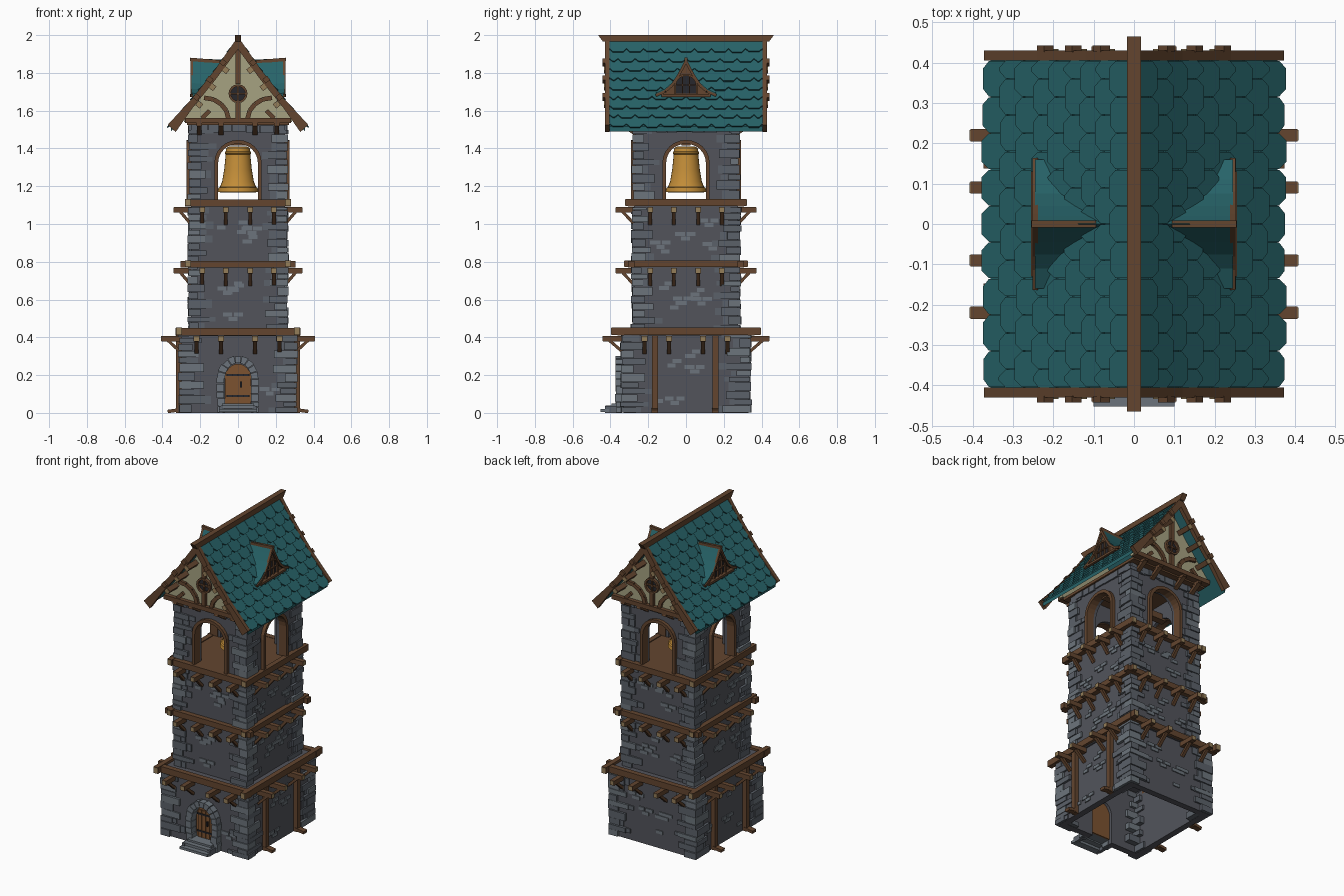
import bpy, bmesh, random
from math import pi, sin, cos, atan2, hypot
from mathutils import Matrix, Vector

if "Cube" in bpy.data.objects:
    bpy.data.objects.remove(bpy.data.objects["Cube"])

random.seed(4)
R = random.uniform
I = Matrix.Identity(4)
COL = {"stone": (.085, .088, .105), "light": (.15, .175, .2), "mid": (.105, .12, .142), "wood": (.125, .06, .028),
       "tan": (.3, .21, .1), "teal": (.02, .125, .14), "gold": (.55, .27, .04),
       "plaster": (.38, .36, .22), "dark": (.02, .02, .025), "door": (.2, .085, .03)}
parts = {}


def bm_of(name, col):
    return parts.setdefault(name, (bmesh.new(), col))[0]


def box(name, col, c, s, M=I, rx=0, ry=0, rz=0):
    m = M @ Matrix.Translation(c) @ Matrix.Rotation(rz, 4, 'Z') @ Matrix.Rotation(ry, 4, 'Y') @ Matrix.Rotation(rx, 4, 'X')
    bmesh.ops.create_cube(bm_of(name, col), size=1, matrix=m @ Matrix.Diagonal((*s, 1)))


def solid(name, col, a, b):
    """closed solid between two matching outlines"""
    bm = bm_of(name, col)
    va, vb = [bm.verts.new(p) for p in a], [bm.verts.new(p) for p in b]
    fs = [bm.faces.new(va), bm.faces.new(vb[::-1])]
    for i in range(len(a)):
        j = (i + 1) % len(a)
        fs.append(bm.faces.new((va[j], va[i], vb[i], vb[j])))
    bmesh.ops.recalc_face_normals(bm, faces=fs)


def prism(name, col, pts, y0, y1, M=I):
    solid(name, col, [M @ Vector((x, y0, z)) for x, z in pts], [M @ Vector((x, y1, z)) for x, z in pts])


def arch(r, z0, spring, rise, n=12):
    return [(-r, z0)] + [(-r * cos(pi * i / n), spring + rise * sin(pi * i / n)) for i in range(n + 1)] + [(r, z0)]


def arch_wall(name, w, z0, z1, a, y0, y1, M):
    prism(name, "stone", [(-w, z0), (-w, z1), (w, z1), (w, z0)] + a[::-1], y0, y1, M)


def bar(name, col, p, q, w, y, d, M=I):
    """timber in the xz plane from p to q"""
    dx, dz = q[0] - p[0], q[1] - p[1]
    box(name, col, ((p[0] + q[0]) / 2, y, (p[1] + q[1]) / 2), (hypot(dx, dz), d, w), M, ry=-atan2(dz, dx))


SIDES = [Matrix.Rotation(k * pi / 2, 4, 'Z') for k in range(4)]


def sides(hx, hy):
    """(matrix, half width, half depth) for four faces; local -y is outward"""
    return [(M, hx, hy) if k % 2 == 0 else (M, hy, hx) for k, M in enumerate(SIDES)]


# walls
for k, (M, w, d) in enumerate(sides(.30, .33)):
    if k == 0:
        arch_wall("base_walls", w, 0, .42, arch(.072, 0, .18, .085), -d, -d + .04, M)
    else:
        box("base_walls", "stone", (0, -d + .02, .21), (2 * w, .04, .42), M)
box("base_ledge", "stone", (0, 0, .422), (.62, .68, .03))
box("tower_shaft", "stone", (0, 0, .775), (.50, .55, .70))
box("belfry_floor", "wood", (0, 0, 1.118), (.52, .57, .02))
for M, w, d in sides(.25, .27):
    arch_wall("belfry_walls", w, 1.125, 1.53, arch(.108, 1.125, 1.325, .105), -d, -d + .05, M)
    frame = arch(.125, 1.13, 1.325, .12) + arch(.105, 1.13, 1.325, .10)[::-1]
    prism("belfry_arch_frames", "wood", frame, -d - .022, -d + .03, M)
    x = -w
    while x < w - .01:  # stone course under the roof
        s = min(R(.04, .08), w - x)
        box("top_course", random.choice(["mid", "light"]), (x + s / 2, -d, 1.507 + R(-.006, .004)), (s - .003, R(.016, .03), .04), M)
        x += s

# corner stones and scattered wall stones
for hx, hy, z0, z1, big in ((.30, .33, 0, .41, 1.25), (.25, .275, .435, .77, 1), (.25, .275, .80, 1.09, 1), (.25, .27, 1.13, 1.50, 1)):
    for sx in (-1, 1):
        for sy in (-1, 1):
            z, flip = z0, random.random() < .5
            while z < z1 - .008:
                h = min(R(.028, .052), z1 - z)
                lx, ly = (R(.06, .085), R(.03, .05)) if flip else (R(.03, .05), R(.06, .085))
                grow = big * (1 + .35 * (z1 - z) / (z1 - z0))
                px, py = R(.008, .018), R(.008, .018)
                lx, ly = lx * grow + px, ly * grow + py
                n = random.choice(["light", "mid", "mid"])
                box("corner_stones_" + n, n, (sx * (hx + px - lx / 2), sy * (hy + py - ly / 2), z + h / 2),
                    (lx, ly, h - .003), rz=R(-.03, .03))
                # neighbouring face stones
                if random.random() < .5:
                    g = R(.025, .045)
                    box("face_stones", "mid", (sx * (hx - lx - g / 2 + px), sy * hy, z + h / 2), (g, .014, h - .006))
                if random.random() < .5:
                    g = R(.025, .045)
                    box("face_stones", "mid", (sx * hx, sy * (hy - ly - g / 2 + py), z + h / 2), (.014, g, h - .006))
                z, flip = z + h, not flip
    if z0 < 1.1:
        for k, (M, w, d) in enumerate(sides(hx, hy)):
            for i in range(5):
                x, z = R(-w + .13, w - .13), R(z0 + .05, z1 - .08)
                if z0 == 0 and k == 0 and abs(x) < .15:
                    continue
                for dx, dz in ((0, 0), (.03, .024), (-.028, .024))[:random.choice([1, 2, 3])]:
                    box("wall_bricks", random.choice(["light", "mid"]), (x + dx, -d, z + dz), (R(.04, .055), .012, .021), M)


# ring beams with joists and braces: z0, z1, wall, front beam, side beam, joist reach, joist spacing
def joist(M, u, wall, reach, z):
    box("joists", "wood", (u, -(wall + reach) / 2 + .02, z), (.03, reach - wall + .04, .03), M)
    box("joist_ends", "tan", (u, -reach, z), (.026, .004, .026), M)
    a, b = Vector((wall, z - .075)), Vector((reach - .035, z - .01))
    m, e = (a + b) / 2, b - a
    box("joist_braces", "wood", (u, -m.x, m.y), (.02, e.length, .016), M, rx=-atan2(e.y, e.x))


for z0, z1, hx, hy, lf, ls, pf, ps, reach, us in (
        (.41, .45, .30, .33, .33, .395, .345, .312, (.44, .405), (.09, .22)),
        (.77, .805, .25, .275, .305, .325, .29, .265, (.37, .34), (.065, .19)),
        (1.092, 1.13, .25, .275, .28, .32, .29, .265, (.37, .34), (.065, .19))):
    zc, h = (z0 + z1) / 2, z1 - z0
    for s in (-1, 1):
        box("ring_beams", "wood", (0, s * pf, zc), (2 * lf, .035, h))
        box("ring_beams", "wood", (s * ps, 0, zc + .003), (.032, 2 * ls, h))
        for t in (-1, 1):
            box("beam_ends", "tan", (s * ps, t * ls, zc + .003), (.027, .004, h - .006))
    for k, (M, w, d) in enumerate(sides(hx, hy)):
        for u in (-us[1], -us[0], us[0], us[1]):
            joist(M, u, d, reach[k % 2], z0 - .017)

# side posts with feet
for s in (-1, 1):
    for y in (-.165, .155):
        box("side_posts", "wood", (s * .312, y, .205), (.03, .032, .41))
        box("post_feet", "wood", (s * .34, y, .012), (.065, .036, .018), ry=s * .15)

# door, stone surround, steps
prism("door", "door", arch(.07, .03, .18, .08), -.322, -.305)
for x in (-.042, -.014, .014, .042):
    box("door_planks", "door", (x, -.324, .13), (.025, .01, .19))
for z in (.09, .2):
    box("door_hinges", "dark", (0, -.331, z), (.12, .005, .01))
box("door_handle", "dark", (.015, -.334, .15), (.01, .012, .03))
for s in (-1, 1):
    z = 0
    while z < .18:
        h = min(R(.028, .045), .185 - z)
        box("door_surround", "light", (s * (.088 + R(0, .006)), -.345, z + h / 2), (.04, R(.05, .064), h - .003))
        z += h
for i in range(9):
    a, b, o = pi * (i + .04) / 9, pi * (i + .96) / 9, R(.108, .116)
    prism("door_surround", random.choice(["light", "mid"]),
          [(.07 * cos(a), .18 + .085 * sin(a)), (o * cos(a), .18 + o * 1.07 * sin(a)),
           (o * cos(b), .18 + o * 1.07 * sin(b)), (.07 * cos(b), .18 + .085 * sin(b))], -.373, -.315)
box("steps", "light", (0, -.355, .04), (.17, .08, .02))
box("steps", "mid", (0, -.40, .03), (.18, .05, .016))
box("steps", "light", (0, -.43, .012), (.20, .045, .016))
for s in (-1, 1):
    box("step_sides", "mid", (s * .09, -.385, .018), (.02, .09, .036))

# bell
prof = [(0, 1.41), (.05, 1.41), (.062, 1.402), (.064, 1.385), (.07, 1.382), (.07, 1.372), (.065, 1.368), (.073, 1.29),
        (.084, 1.225), (.096, 1.195), (.104, 1.192), (.107, 1.17), (.096, 1.168), (.072, 1.25), (.055, 1.36), (0, 1.375)]
bm = bm_of("bell", "gold")
vs = [bm.verts.new((r, 0, z)) for r, z in prof]
es = [bm.edges.new(p) for p in zip(vs, vs[1:])]
bmesh.ops.spin(bm, geom=vs + es, cent=(0, 0, 0), axis=(0, 0, 1), angle=2 * pi, steps=28)
bmesh.ops.remove_doubles(bm, verts=bm.verts, dist=.0005)
bmesh.ops.recalc_face_normals(bm, faces=bm.faces)
bmesh.ops.create_uvsphere(bm_of("clapper", "dark"), u_segments=12, v_segments=8, radius=.022, matrix=Matrix.Translation((0, 0, 1.19)))
box("clapper_rod", "dark", (0, 0, 1.28), (.01, .01, .19))
box("bell_beam", "wood", (0, 0, 1.435), (.46, .045, .04))

# roof shell
P = [(0, 1.97), (.12, 1.80), (.24, 1.652), (.355, 1.515)]


def mirror(top, low):
    return [(-x, z) for x, z in top[:0:-1]] + top + low[::-1][:-1] + [low[0]] + [(-x, z) for x, z in low[1:]]


prism("roof_shell", "teal", mirror(P, [(x, z - .025) for x, z in P]), -.405, .405)
top = [(0, 1.992), (.12, 1.82), (.24, 1.668), (.372, 1.525)]
low = [(0, 1.925), (.12, 1.763), (.24, 1.615), (.33, 1.487)]
for s in (-1, 1):
    prism("bargeboards", "wood", mirror(top, low), s * .405, s * .43)
prism("ridge_beam", "wood", [(-.465, 2.0), (.465, 2.0), (.44, 1.966), (-.44, 1.966)], -.017, .017, SIDES[1])
box("roof_floor", "wood", (0, 0, 1.533), (.54, .64, .018))


def roof(s, n=0):
    """point at distance s down the slope, raised by n"""
    for i, (a, b) in enumerate(zip(P, P[1:])):
        L = hypot(b[0] - a[0], b[1] - a[1])
        if s <= L or i == 2:
            dx, dz = (b[0] - a[0]) / L, (b[1] - a[1]) / L
            return a[0] + dx * s - dz * n, a[1] + dz * s + dx * n
        s -= L


# overlapping shingles
rows, w, h = 9, .09, .0635
for sx in (-1, 1):
    for r in range(rows):
        for c in range(-6, 7):
            yc, j = (c + r % 2 / 2) * w, R(-.004, .004)
            l, rr = max(yc - w / 2 + .001, -.405), min(yc + w / 2 - .001, .405)
            if rr - l < .02:
                continue
            out = [(l, 0), (rr, 0), (rr, h * .95), (rr - w * .2, h * 1.28 + j), (l + w * .2, h * 1.28 + j), (l, h * .95)]

            def lift(t):
                return [Vector((sx * p[0], y, p[1])) for y, s in out for p in [roof(r * h + s, t + .009 * s / h)]]
            solid("roof_shingles", "teal", lift(-.004), lift(.005))

# gables
for M in (SIDES[0], SIDES[2]):
    prism("gable_plaster", "plaster", mirror([(0, 1.952), (.12, 1.782), (.24, 1.635), (.285, 1.58)], [(0, 1.54), (.285, 1.54)]), -.335, -.31, M)
    box("gable_timbers", "wood", (0, -.34, 1.548), (.56, .04, .028), M)
    bar("gable_timbers", "wood", (0, 1.74), (0, 1.93), .026, -.34, .026, M)
    bar("gable_timbers", "wood", (0, 1.56), (0, 1.64), .026, -.34, .026, M)
    for s in (-1, 1):
        arc = [(.05, 1.555), (.062, 1.60), (.09, 1.635), (.13, 1.66), (.18, 1.668)]
        for p, q in zip(arc, arc[1:]):
            bar("gable_braces", "wood", (s * p[0], p[1]), (s * q[0], q[1]), .024, -.34, .022, M)
        bar("gable_braces", "wood", (s * .19, 1.56), (s * .15, 1.60), .022, -.34, .022, M)
        # purlins carrying the overhang
        for x, z in ((.065, 1.815), (.135, 1.725), (.205, 1.632)):
            box("purlins", "wood", (s * x, -.37, z), (.03, .12, .03), M, ry=s * .9)
            box("purlin_ends", "tan", (s * x, -.431, z), (.026, .004, .026), M, ry=s * .9)
            box("bargeboard_pegs", "wood", (s * (x + .015), -.434, z + .04), (.028, .016, .03), M, ry=s * .9)
        for u in (.09, .205):
            box("gable_brackets", "wood", (s * u, -.31, 1.505), (.026, .10, .02), M, rx=-.55)
            box("gable_brackets", "wood", (s * u, -.31, 1.528), (.028, .09, .018), M)
    ring = [[(r * cos(pi * i / 8), 1.69 + r * sin(pi * i / 8)) for i in range(16)] for r in (.05, .038)]
    prism("round_window_glass", "dark", ring[0], -.34, -.33, M)
    for i in range(16):
        j = (i + 1) % 16
        prism("round_window_frame", "wood", [ring[0][i], ring[0][j], ring[1][j], ring[1][i]], -.356, -.33, M)
    box("round_window_bars", "wood", (0, -.346, 1.69), (.008, .012, .09), M)
    box("round_window_bars", "wood", (0, -.346, 1.69), (.09, .012, .008), M)


# dormers on both slopes
def roof_x(z):
    for a, b in zip(P, P[1:]):
        if z >= b[1] or b is P[-1]:
            return a[0] + (b[0] - a[0]) * (a[1] - z) / (a[1] - b[1])


half = [(0, 1.855), (.02, 1.815), (.045, 1.77), (.075, 1.725), (.11, 1.695), (.16, 1.672)]
line = [(-y, z) for y, z in half[:0:-1]] + half
for s, M in ((1, SIDES[1]), (-1, SIDES[3])):
    for a, b in zip(line, line[1:]):
        def edge(p, t, o):
            return [M @ Vector((p[0], -v, p[1] + t + e)) for v, e in ((max(roof_x(p[1]) - .02, .03), 0), (.245 + o, .008))]
        A, B, C, D = edge(a, 0, 0), edge(b, 0, 0), edge(a, .014, 0), edge(b, .014, 0)
        solid("dormer_roofs", "teal", [A[0], B[0], B[1], A[1]], [C[0], D[0], D[1], C[1]])
        bar("dormer_trim", "wood", (a[0], a[1] + .008), (b[0], b[1] + .008), .014, -.245, .014, M)
    prism("dormer_faces", "wood", line, -.232, -.215, M)
    win = arch(.052, 1.69, 1.735, .05, 8)
    prism("dormer_glass", "dark", win, -.236, -.225, M)
    prism("dormer_frames", "wood", arch(.06, 1.685, 1.735, .06, 8) + win[::-1], -.246, -.225, M)
    for x in (-.018, .018):
        box("dormer_bars", "wood", (x, -.24, 1.735), (.006, .012, .09), M)
    box("dormer_bars", "wood", (0, -.24, 1.735), (.10, .012, .006), M)
    box("dormer_sills", "wood", (0, -.24, 1.68), (.26, .03, .014), M)
    box("dormer_ridges", "wood", (0, -.175, 1.865), (.018, .16, .018), M, rx=-.08)

# meshes to objects
mats = {}
for name, (bm, col) in list(parts.items()):
    me = bpy.data.meshes.new(name)
    bm.to_mesh(me)
    bm.free()
    if col not in mats:
        mats[col] = bpy.data.materials.new(col)
        mats[col].diffuse_color = (*COL[col], 1)
    me.materials.append(mats[col])
    ob = bpy.data.objects.new(name, me)
    bpy.context.collection.objects.link(ob)
    if name in ("bell", "clapper"):
        bpy.context.view_layer.objects.active = ob
        ob.select_set(True)
        bpy.ops.object.shade_smooth_by_angle(angle=.6)
        ob.select_set(False)

for m in bpy.data.materials:
    if m.users and not m.is_grease_pencil:
        m.use_nodes = True
        m.node_tree.nodes["Principled BSDF"].inputs["Base Color"].default_value = m.diffuse_color
